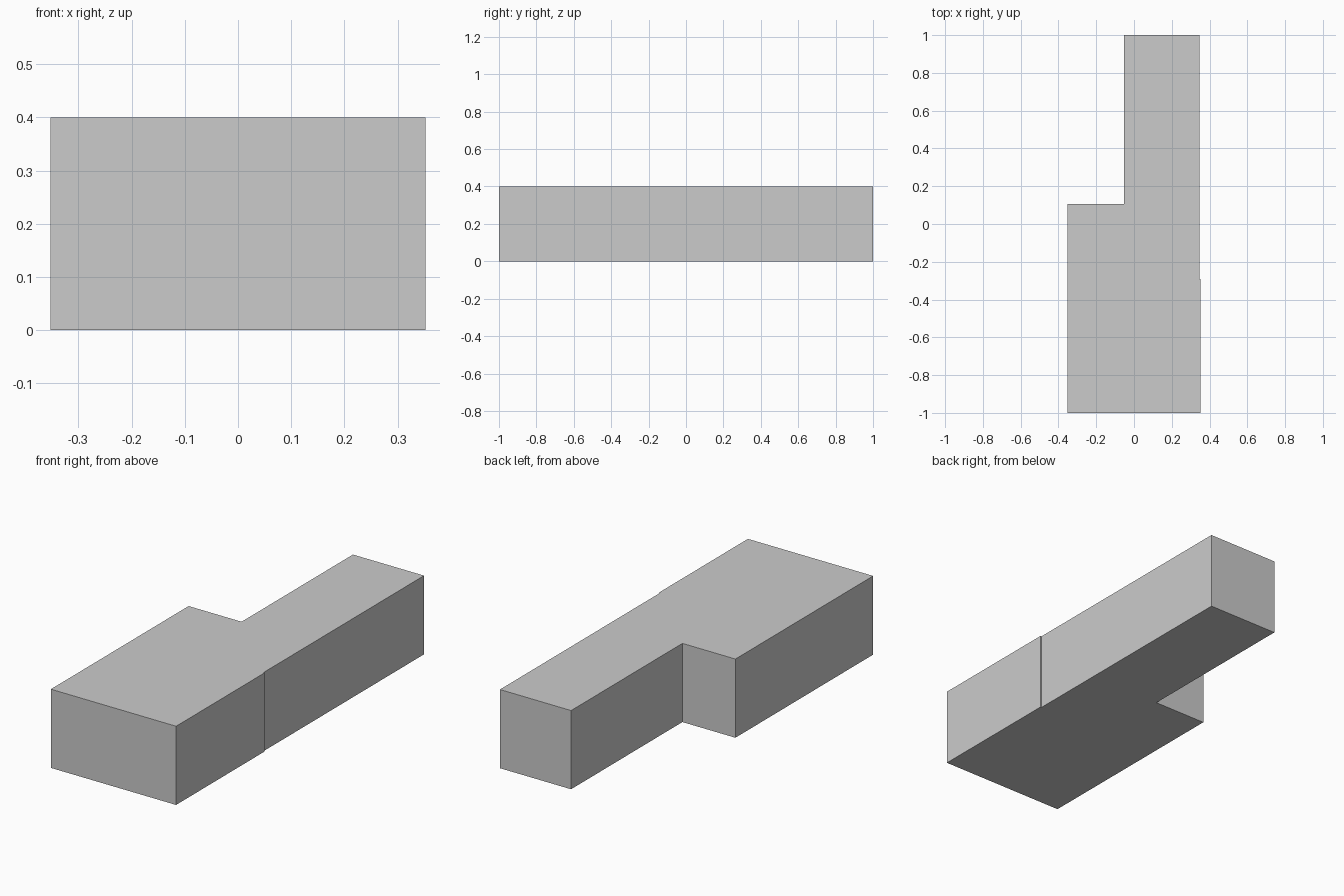
import bpy, bmesh

if "Cube" in bpy.data.objects:
    bpy.data.objects.remove(bpy.data.objects["Cube"])

HEIGHT = 0.40

# Stepped plan outline: wide front section, narrow rear arm, tiny step on the right side
outline = [(-0.352, -1.0), (0.352, -1.0), (0.352, -0.29), (0.346, -0.29),
           (0.346, 1.0), (-0.054, 1.0), (-0.054, 0.106), (-0.352, 0.106)]


def extruded_block(name, points, height):
    bm = bmesh.new()
    base = bm.faces.new([bm.verts.new((x, y, 0)) for x, y in points])
    top = bmesh.ops.extrude_face_region(bm, geom=[base], use_keep_orig=True)
    moved = [v for v in top["geom"] if isinstance(v, bmesh.types.BMVert)]
    bmesh.ops.translate(bm, verts=moved, vec=(0, 0, height))
    bmesh.ops.recalc_face_normals(bm, faces=bm.faces[:])
    mesh = bpy.data.meshes.new(name)
    bm.to_mesh(mesh)
    bm.free()
    obj = bpy.data.objects.new(name, mesh)
    bpy.context.collection.objects.link(obj)
    return obj


# Solid stepped block
extruded_block("stepped_block", outline, HEIGHT)
